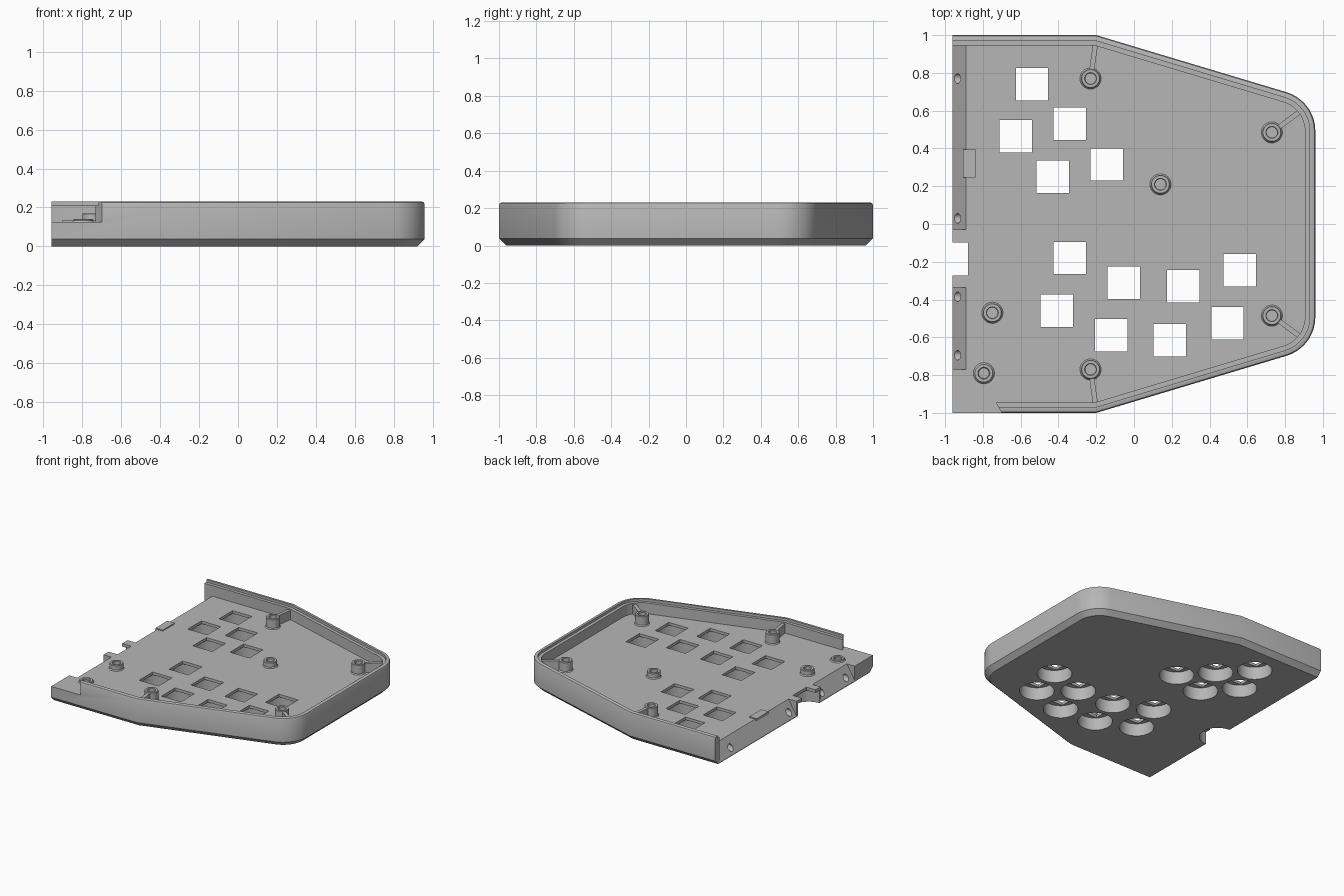
import bpy, bmesh, math
from mathutils import Matrix, Vector

cube = bpy.data.objects.get("Cube")
if cube:
    bpy.data.objects.remove(cube, do_unlink=True)

grey = bpy.data.materials.new("plain grey plastic")
grey.use_nodes = True
COLOUR = (0.47, 0.47, 0.47, 1)
grey.diffuse_color = COLOUR
grey.node_tree.nodes["Principled BSDF"].inputs["Base Color"].default_value = COLOUR

FLOOR, TOP, LEFT, RIGHT = 0.125, 0.23, -0.96, 0.96


def finish(name, bm):
    bmesh.ops.recalc_face_normals(bm, faces=bm.faces)
    mesh = bpy.data.meshes.new(name)
    bm.to_mesh(mesh)
    bm.free()
    mesh.materials.append(grey)
    ob = bpy.data.objects.new(name, mesh)
    bpy.context.collection.objects.link(ob)
    return ob


def add_prism(bm, points, direction):
    face = bm.faces.new([bm.verts.new(p) for p in points])
    out = bmesh.ops.extrude_face_region(bm, geom=[face])
    moved = [v for v in out["geom"] if isinstance(v, bmesh.types.BMVert)]
    bmesh.ops.translate(bm, verts=moved, vec=direction)


def add_box(bm, x0, x1, y0, y1, z0, z1):
    add_prism(bm, [(x0, y0, z0), (x1, y0, z0), (x1, y1, z0), (x0, y1, z0)], (0, 0, z1 - z0))


def add_cylinder(bm, centre, radius, depth, turn=Matrix(), sides=40):
    bmesh.ops.create_cone(bm, cap_ends=True, segments=sides, radius1=radius, radius2=radius,
                          depth=depth, matrix=Matrix.Translation(centre) @ turn)


def smooth(ob):
    bpy.ops.object.select_all(action="DESELECT")
    ob.select_set(True)
    bpy.context.view_layer.objects.active = ob
    bpy.ops.object.shade_smooth_by_angle(angle=math.radians(25))


# Outline of the case, inset by d: straight back, sloped shoulder, round corner
CORNER_R = 0.215
SLOPE = math.atan2(0.3, 1.0)
normal = Vector((math.sin(SLOPE), math.cos(SLOPE)))


def outline(d):
    kink_x = -0.2 - d * (1 - normal.y) / normal.x
    cx = RIGHT - CORNER_R
    cy = (normal.dot(Vector((-0.2, 1))) - CORNER_R - normal.x * cx) / normal.y
    half = [(LEFT, 1 - d), (kink_x, 1 - d)]
    start = math.pi / 2 - SLOPE
    for i in range(13):
        a = start * (1 - i / 12)
        half.append((cx + (CORNER_R - d) * math.cos(a), cy + (CORNER_R - d) * math.sin(a)))
    return half + [(x, -y) for x, y in reversed(half)]


# Tray: wall profile swept round the outline, closed by floor, base and open end
profile = [(0.038, 0), (0, 0.038), (0, 0.215), (0.005, 0.226), (0.015, TOP),
           (0.03, TOP), (0.03, 0.21), (0.055, 0.21), (0.055, FLOOR)]
bm = bmesh.new()
rings = [[bm.verts.new((x, y, z)) for x, y in outline(d)] for d, z in profile]
for low, high in zip(rings, rings[1:]):
    for i in range(len(low) - 1):
        bm.faces.new((low[i], low[i + 1], high[i + 1], high[i]))
bm.faces.new(rings[0])
bm.faces.new(rings[-1])
bm.faces.new([r[0] for r in rings] + [r[-1] for r in reversed(rings)])
tray = finish("tray", bm)


def cut(build):
    cutter_bm = bmesh.new()
    build(cutter_bm)
    cutter = finish("cutter", cutter_bm)
    cutter.hide_render = True
    mod = tray.modifiers.new("cut", "BOOLEAN")
    mod.operation, mod.solver, mod.object = "DIFFERENCE", "EXACT", cutter
    bpy.context.view_layer.objects.active = tray
    bpy.ops.object.modifier_apply(modifier=mod.name)
    bpy.data.objects.remove(cutter, do_unlink=True)


# Key positions: square holes above, round wells below
keys = [(-.54, .74), (-.34, .53), (-.625, .465), (-.43, .25), (-.145, .315),
        (-.34, -.18), (-.41, -.46), (-.055, -.31), (-.12, -.59),
        (.26, -.33), (.19, -.615), (.56, -.245), (.495, -.525)]
NOTCH_Y = -0.185


def wells(b):
    for x, y in keys:
        add_cylinder(b, (x, y, 0), 0.128, 0.205)
    add_cylinder(b, (LEFT, NOTCH_Y, 0), 0.135, 0.2)


def key_holes(b):
    for x, y in keys:
        add_box(b, x - .086, x + .086, y - .086, y + .086, 0.05, 0.2)
    add_box(b, -1.1, -.88, NOTCH_Y - .087, NOTCH_Y + .087, -0.1, 0.2)


# Opening in the front wall, with a slanted end
def wall_gap(b):
    add_prism(b, [(-1.1, -1.05, FLOOR), (-.671, -1.05, FLOOR), (-.758, -.9, FLOOR),
                  (-1.1, -.9, FLOOR)], (0, 0, 0.3))


# Sloped joining faces along the open edge, then their screw holes
def joint_slopes(b):
    for y0, y1 in ((-.03, .945), (-.77, -.335)):
        add_prism(b, [(-.88, y0, .1414), (-1, y0, -.0557), (-1.1, y0, -.0557),
                      (-1.1, y0, .1414)], (0, y1 - y0, 0))


def joint_holes(b):
    turn = Matrix.Rotation(math.pi / 2, 4, "Y")
    for y in (.77, .03, -.385, -.695):
        add_cylinder(b, (-.935, y, .052), 0.026, 0.13, turn, 24)


for step in (wells, key_holes, wall_gap, joint_slopes, joint_holes):
    cut(step)
smooth(tray)


# Screw posts: hollow cylinders standing on the floor
def post(name, x, y, top):
    b = bmesh.new()
    section = [(.028, .12), (.028, top - .004), (.032, top), (.047, top),
               (.05, top - .004), (.05, .133), (.056, FLOOR), (.056, .12)]
    vs = [b.verts.new((r, 0, z)) for r, z in section]
    es = [b.edges.new((vs[i - 1], vs[i])) for i in range(len(vs))]
    bmesh.ops.spin(b, geom=vs + es, cent=(0, 0, 0), axis=(0, 0, 1),
                   angle=math.tau, steps=32, use_merge=True)
    bmesh.ops.remove_doubles(b, verts=b.verts, dist=1e-5)
    bmesh.ops.translate(b, verts=b.verts, vec=(x, y, 0))
    smooth(finish(name, b))


# Ribs tying the tall posts to the wall
def rib(name, start, end):
    a, e = Vector(start), Vector(end)
    d = (e - a).normalized()
    side = Vector((-d.y, d.x)) * 0.013
    a = a + d * 0.042
    b = bmesh.new()
    add_prism(b, [(*p, .12) for p in (a + side, a - side, e - side, e + side)], (0, 0, .08))
    finish(name, b)


for label, s in (("back", 1), ("front", -1)):
    post(label + "_shoulder_post", -.23, s * .77, .205)
    post(label + "_corner_post", .73, s * .485, .205)
    rib(label + "_shoulder_rib", (-.23, s * .77), (-.203, s * .96))
    rib(label + "_corner_rib", (.73, s * .485), (.885, s * .6))
post("centre_post", .14, .21, .17)
post("side_post", -.75, -.47, .17)
post("low_post", -.795, -.79, .14)

# Small locating tab beside the open edge
bm = bmesh.new()
add_box(bm, -.905, -.84, .245, .395, .112, .133)
finish("locating_tab", bm)
